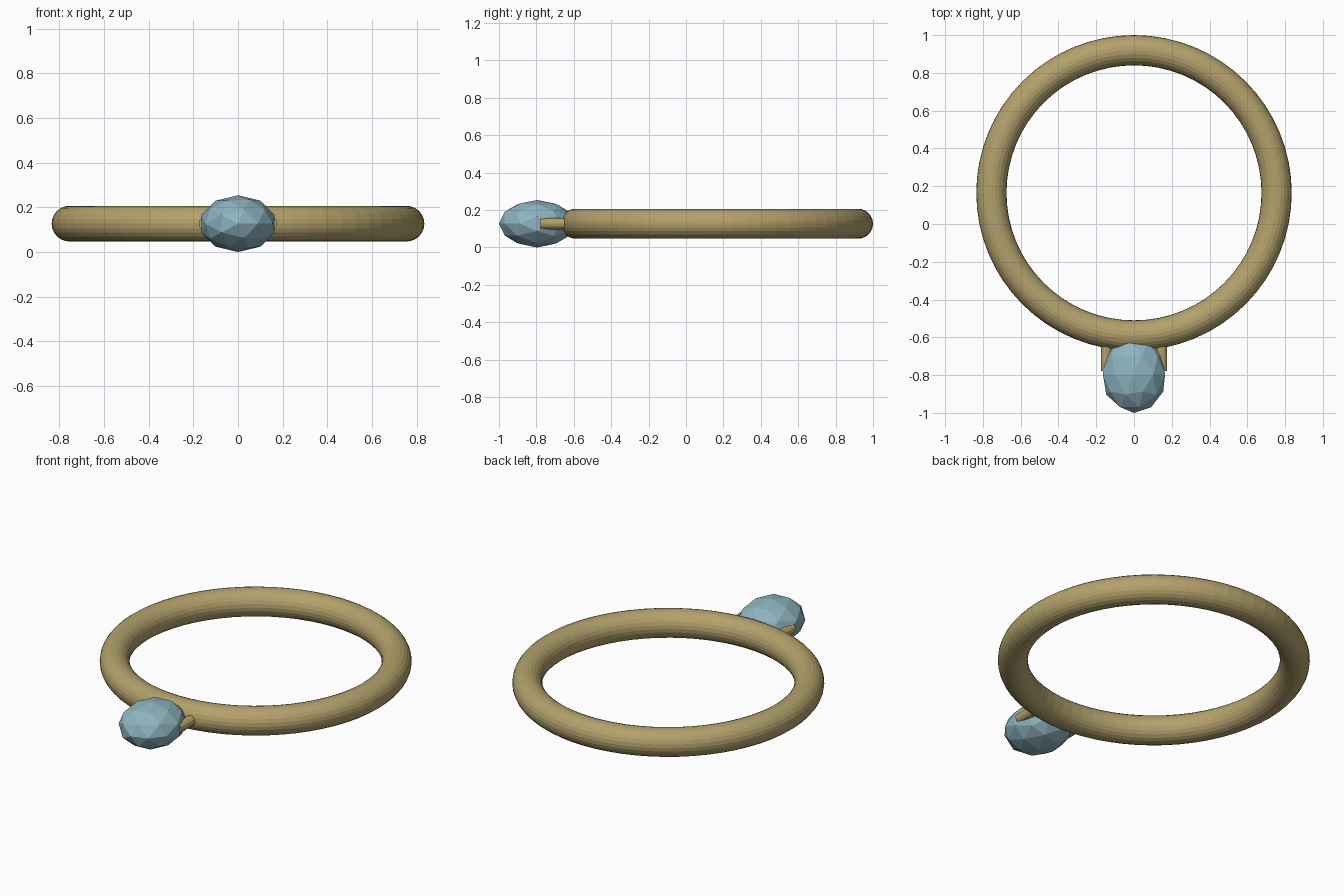
import bpy, math
from mathutils import Matrix

if "Cube" in bpy.data.objects:
    bpy.data.objects.remove(bpy.data.objects["Cube"])

ZC = 0.127  # height of the common centre plane


def material(name, rgb):
    m = bpy.data.materials.new(name)
    m.diffuse_color = (*rgb, 1)
    m.use_nodes = True
    m.node_tree.nodes["Principled BSDF"].inputs["Base Color"].default_value = m.diffuse_color
    return m


gold = material("gold", (0.45, 0.36, 0.15))
blue = material("gem_blue", (0.27, 0.46, 0.53))


def finish(name, mat):
    ob = bpy.context.object
    ob.name = name
    ob.data.materials.append(mat)
    return ob


# Band
bpy.ops.mesh.primitive_torus_add(major_radius=0.755, minor_radius=0.08,
                                 major_segments=64, minor_segments=24,
                                 location=(0, 0.165, ZC))
finish("band", gold)

# Faceted gem: stretched icosphere with its pole facing the front
bpy.ops.mesh.primitive_ico_sphere_add(subdivisions=2, radius=1, location=(0, -0.796, ZC))
gem = finish("gem", blue)
gem.data.transform(Matrix.Diagonal((0.173, 0.204, ZC, 1)) @ Matrix.Rotation(math.pi / 2, 4, 'X'))

# Prongs on both sides of the gem, running back into the band
for side, label in ((-1, "left"), (1, "right")):
    bpy.ops.mesh.primitive_cylinder_add(vertices=12, radius=0.03, depth=0.178,
                                        location=(side * 0.146, -0.689, ZC),
                                        rotation=(math.pi / 2, 0, 0))
    finish(label + "_prong", gold)
